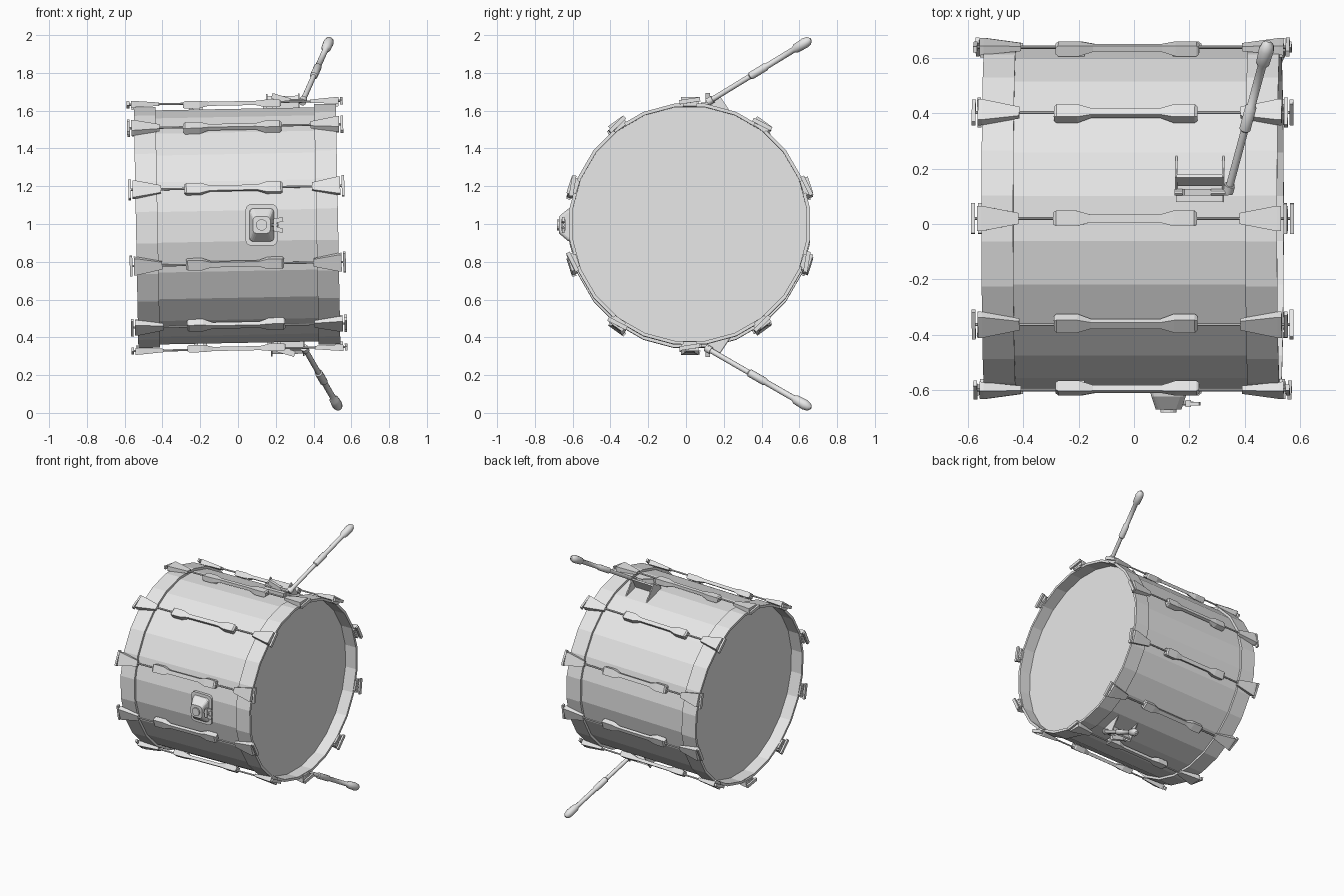
import bpy, bmesh, math
from mathutils import Matrix, Vector

cube = bpy.data.objects.get("Cube")
if cube:
    bpy.data.objects.remove(cube)

gray = bpy.data.materials.new("plain_gray")
gray.use_nodes = True
gray.diffuse_color = (0.8, 0.8, 0.8, 1)
gray.node_tree.nodes["Principled BSDF"].inputs["Base Color"].default_value = (0.8, 0.8, 0.8, 1)

# Drum axis runs along x with a slight tilt
DRUM = Matrix.Translation((-0.005, 0.02, 0.99)) @ Matrix.Rotation(math.radians(-1.1), 4, 'Y')
SIDES = 24


def finish(name, bm, matrix=Matrix(), smooth=False):
    bmesh.ops.recalc_face_normals(bm, faces=bm.faces)
    mesh = bpy.data.meshes.new(name)
    bm.to_mesh(mesh)
    bm.free()
    mesh.transform(matrix)
    mesh.materials.append(gray)
    if smooth:
        mesh.polygons.foreach_set("use_smooth", [True] * len(mesh.polygons))
        mesh.set_sharp_from_angle(angle=math.radians(40))
    obj = bpy.data.objects.new(name, mesh)
    bpy.context.collection.objects.link(obj)
    return obj


def skin(bm, rings, caps=True, loop=False):
    """Join equal-length rings of points with quads."""
    rings = [[bm.verts.new(p) for p in ring] for ring in rings]
    pairs = list(zip(rings, rings[1:]))
    if loop:
        pairs.append((rings[-1], rings[0]))
    for a, b in pairs:
        for i in range(len(a)):
            j = (i + 1) % len(a)
            bm.faces.new((a[i], a[j], b[j], b[i]))
    if caps and not loop:
        bm.faces.new(rings[0])
        bm.faces.new(rings[-1])


def lathe(bm, profile, n, y=0, z=0, **kw):
    """Turn (x, radius) points around the x axis."""
    angles = [2 * math.pi * (i + 0.5) / n for i in range(n)]
    skin(bm, [[(x, y + r * math.cos(a), z + r * math.sin(a)) for a in angles]
              for x, r in profile], **kw)


def bar(bm, sections):
    """Loft rectangles given as (x, half width, low, high)."""
    skin(bm, [[(x, -w, lo), (x, w, lo), (x, w, hi), (x, -w, hi)]
              for x, w, lo, hi in sections])


def box(bm, center, size, rot=Matrix()):
    m = Matrix.Translation(center) @ rot @ Matrix.Diagonal((*size, 1))
    bmesh.ops.create_cube(bm, size=1, matrix=m)


# Shell
bm = bmesh.new()
lathe(bm, [(-0.45, 0.625), (0.45, 0.625)], SIDES, caps=False)
finish("shell", bm, DRUM)

# Heads and hoops
for side, s in (("right", -1), ("left", 1)):
    bm = bmesh.new()
    lathe(bm, [(s * 0.44, 0.624), (s * 0.447, 0.624)], SIDES)
    finish(side + "_head", bm, DRUM)
    bm = bmesh.new()
    lathe(bm, [(s * 0.42, 0.624), (s * 0.42, 0.642), (s * 0.535, 0.642), (s * 0.535, 0.624)],
          SIDES, loop=True)
    finish(side + "_hoop", bm, DRUM)

# Ten rows of tension hardware
for k in range(10):
    row = DRUM @ Matrix.Rotation(k * math.pi / 5, 4, 'X')

    bm = bmesh.new()
    half = [(0.26, 0.022, 0.632, 0.658), (0.25, 0.028, 0.626, 0.665),
            (0.175, 0.028, 0.626, 0.665), (0.125, 0.014, 0.638, 0.66)]
    bar(bm, [(-x - 0.015, *r) for x, *r in half] + [(x - 0.015, *r) for x, *r in reversed(half)])
    for x in (-0.23, -0.18, 0.16, 0.21):
        box(bm, (x, 0, 0.62), (0.02, 0.025, 0.025))
    finish("lug", bm, row)

    bm = bmesh.new()
    lathe(bm, [(-0.572, 0.006), (0.572, 0.006)], 8, z=0.652)
    for s in (-1, 1):
        box(bm, (s * 0.565, 0, 0.652), (0.014, 0.11, 0.022), Matrix.Rotation(0.15 * s, 4, 'X'))
    finish("tension_rod", bm, row)

    for s in (-1, 1):
        bm = bmesh.new()
        bar(bm, [(s * 0.4, 0.02, 0.643, 0.661), (s * 0.535, 0.046, 0.638, 0.672),
                 (s * 0.55, 0.046, 0.635, 0.672)])
        box(bm, (s * 0.542, 0, 0.638), (0.012, 0.07, 0.03))
        finish("claw", bm, row)


# Folding spurs: leg, collar and rubber tip
def spur(name, start, end):
    a, b = Vector(start), Vector(end)
    length = (b - a).length
    profile = [(0, 0.02), (0.05, 0.02), (0.05, 0.014), (0.42, 0.014), (0.43, 0.021),
               (0.58, 0.021), (0.59, 0.016), (0.86, 0.016), (0.88, 0.025),
               (0.97, 0.028), (1.01, 0.022), (1.03, 0.008)]
    bm = bmesh.new()
    lathe(bm, [(t * length, r) for t, r in profile], 12)
    m = Matrix.Translation(a) @ (b - a).to_track_quat('X', 'Z').to_matrix().to_4x4()
    finish(name, bm, m, smooth=True)


spur("upper_spur", (0.34, 0.115, 1.645), (0.483, 0.645, 1.968))
spur("lower_spur", (0.35, 0.105, 0.345), (0.53, 0.645, 0.034))

# Spur brackets: two fins, a plate and a hinge bar
for name, s in (("upper_bracket", 1), ("lower_bracket", -1)):
    bm = bmesh.new()
    for x in (0.17, 0.34):
        tri = [(0.08, 0.61), (0.23, 0.575), (0.15, 0.695), (0.09, 0.65)]
        skin(bm, [[(x + d, y, z * s) for y, z in tri] for d in (-0.004, 0.004)])
    box(bm, (0.255, 0.135, s * 0.645), (0.17, 0.012, 0.08), Matrix.Rotation(-0.5 * s, 4, 'X'))
    box(bm, (0.255, 0.09, s * 0.632), (0.17, 0.06, 0.03))
    lathe(bm, [(0.165, 0.012), (0.36, 0.012)], 8, y=0.095, z=s * 0.655)
    box(bm, (0.245, 0.095, s * 0.67), (0.1, 0.022, 0.03), Matrix.Rotation(0.3, 4, 'Y'))
    finish(name, bm, DRUM)


# Front mount: rounded plate, tapered boss, socket and wing screw
def rounded(y, hx, hz, r):
    pts = []
    for q, (sx, sz) in enumerate(((1, 1), (-1, 1), (-1, -1), (1, -1))):
        for i in range(4):
            a = (q + i / 3) * math.pi / 2
            pts.append((sx * (hx - r) + r * math.cos(a), y, sz * (hz - r) + r * math.sin(a)))
    return pts


MOUNT = Matrix.Translation((0.125, 0, 0.995))
bm = bmesh.new()
skin(bm, [rounded(-0.58, 0.085, 0.11, 0.03), rounded(-0.612, 0.085, 0.11, 0.03)])
finish("mount_plate", bm, MOUNT)
bm = bmesh.new()
skin(bm, [rounded(-0.6, 0.068, 0.09, 0.02), rounded(-0.625, 0.062, 0.085, 0.02),
          rounded(-0.672, 0.046, 0.045, 0.02)])
finish("mount_boss", bm, MOUNT)
bm = bmesh.new()
lathe(bm, [(0.66, 0.03), (0.682, 0.03)], 16)
finish("mount_socket", bm, MOUNT @ Matrix.Rotation(-math.pi / 2, 4, 'Z'))
bm = bmesh.new()
lathe(bm, [(0.04, 0.008), (0.09, 0.008)], 8, y=-0.65)
for s in (-1, 1):
    box(bm, (0.088, -0.65, s * 0.025), (0.05, 0.012, 0.024), Matrix.Rotation(-0.2 * s, 4, 'Y'))
box(bm, (0.072, -0.65, 0), (0.02, 0.025, 0.06))
finish("mount_wing_screw", bm, MOUNT)
